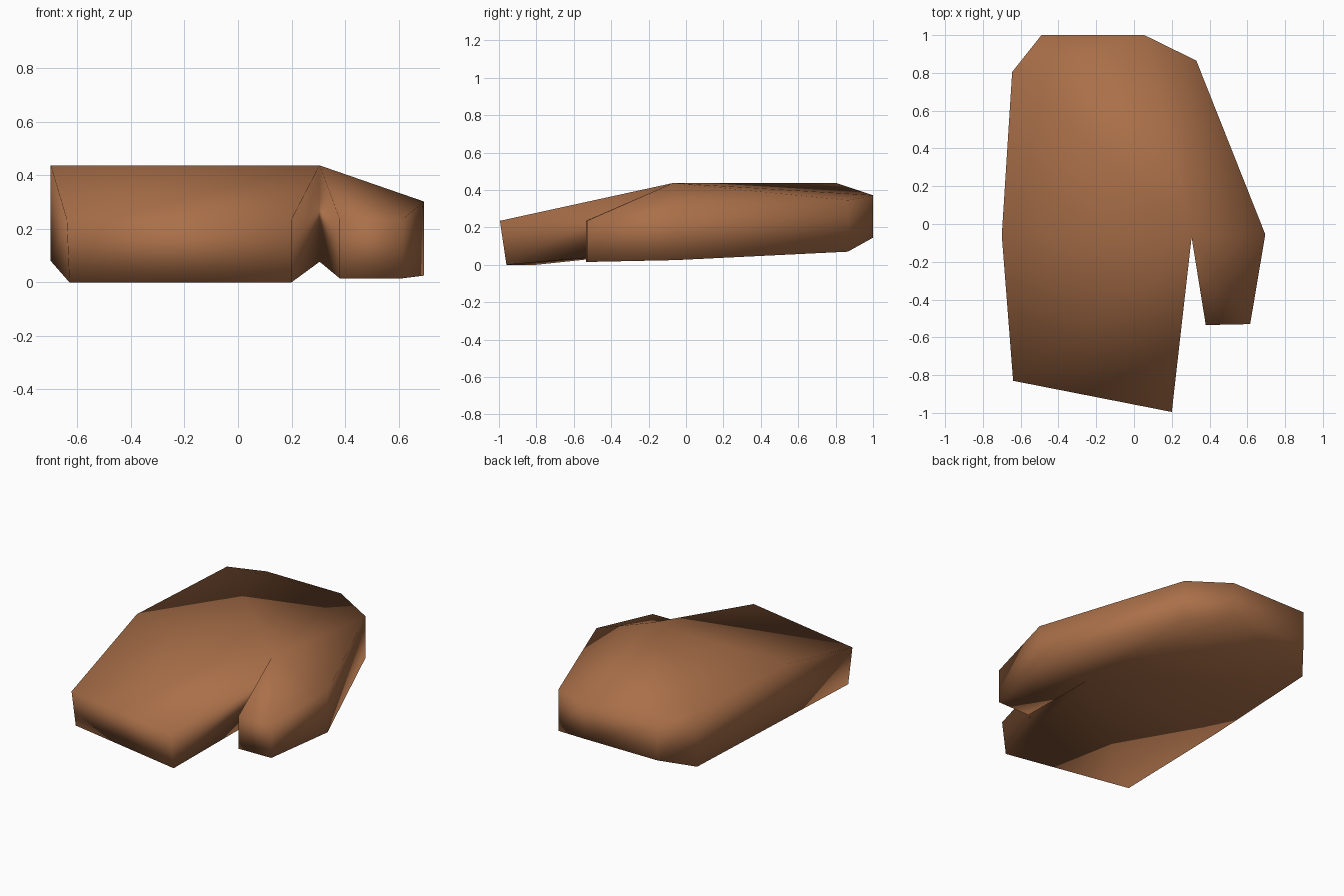
import bpy, bmesh

if "Cube" in bpy.data.objects:
    bpy.data.objects.remove(bpy.data.objects["Cube"])

# Mitten outline, counter-clockwise: x, y, bottom z, top z
outline = [
    (-0.64, -0.83, 0.0, 0.235),    # 0 finger tip, outer
    (0.20, -0.995, 0.0, 0.235),    # 1 finger tip, inner
    (0.305, -0.07, 0.077, 0.437),  # 2 gap between fingers and thumb
    (0.38, -0.535, 0.015, 0.235),  # 3 thumb tip, inner
    (0.615, -0.53, 0.015, 0.235),  # 4 thumb tip, outer
    (0.695, -0.055, 0.025, 0.302), # 5 thumb root
    (0.33, 0.865, 0.07, 0.345),    # 6 cuff, thumb side
    (0.055, 1.0, 0.145, 0.372),    # 7 cuff end
    (-0.49, 1.0, 0.145, 0.372),    # 8 cuff end
    (-0.645, 0.805, 0.07, 0.437),  # 9 cuff, outer side
    (-0.70, -0.06, 0.08, 0.437),   # 10 knuckle, outer side
]
# Panels shared by the top and the underside
panels = [(0, 1, 2), (0, 2, 10), (2, 3, 4), (2, 4, 5), (2, 5, 6), (2, 6, 7),
          (2, 7, 9), (7, 8, 9), (2, 9, 10)]

bm = bmesh.new()
top = [bm.verts.new((x, y, zt)) for x, y, zb, zt in outline]
low = [bm.verts.new((x, y, zb)) for x, y, zb, zt in outline]
# Undercut of the finger tips
for i, dy in ((0, 0.03), (1, 0.035)):
    low[i].co.y += dy
low[0].co.x += 0.01

for p in panels:
    bm.faces.new([top[i] for i in p])
    bm.faces.new([low[i] for i in reversed(p)])
n = len(outline)
for i in range(n):
    j = (i + 1) % n
    bm.faces.new((low[i], low[j], top[j], top[i]))
bmesh.ops.recalc_face_normals(bm, faces=bm.faces[:])
for f in bm.faces:
    f.smooth = True

mesh = bpy.data.meshes.new("mitten")
bm.to_mesh(mesh)
bm.free()
mat = bpy.data.materials.new("brown leather")
mat.diffuse_color = (0.40, 0.16, 0.066, 1)
mat.use_nodes = True
mat.node_tree.nodes["Principled BSDF"].inputs["Base Color"].default_value = mat.diffuse_color
mesh.materials.append(mat)
bpy.context.collection.objects.link(bpy.data.objects.new("mitten", mesh))
